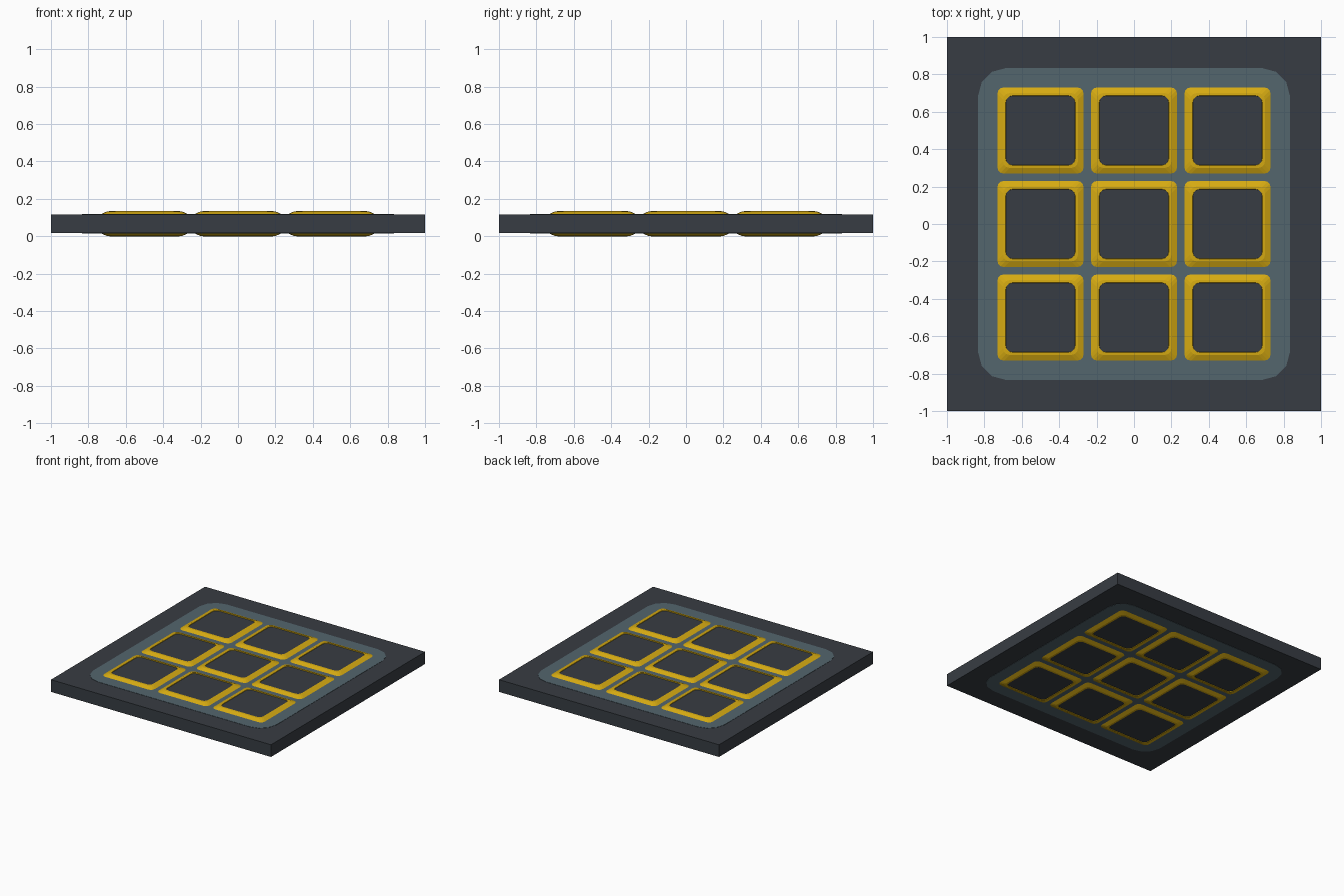
import bpy, bmesh, math

if "Cube" in bpy.data.objects:
    bpy.data.objects.remove(bpy.data.objects["Cube"])

MID = 0.067    # height of the symmetry plane
HALF = 0.05    # half thickness of the slab
TOP = 0.067    # half height over the raised frames


def material(name, rgb):
    m = bpy.data.materials.new(name)
    m.diffuse_color = (*rgb, 1)
    m.use_nodes = True
    m.node_tree.nodes["Principled BSDF"].inputs["Base Color"].default_value = m.diffuse_color
    return m


charcoal = material("charcoal", (0.039, 0.046, 0.056))
slate = material("slate blue", (0.088, 0.132, 0.155))
yellow = material("warm yellow", (0.68, 0.41, 0.006))


def rounded_square(half, r, segs):
    """Counter-clockwise outline of a square with rounded corners."""
    pts = []
    for k in range(4):
        a0 = k * math.pi / 2
        sx = 1 if k in (0, 3) else -1
        sy = 1 if k in (0, 1) else -1
        for i in range(segs + 1):
            a = a0 + i / segs * math.pi / 2
            pts.append((sx * (half - r) + r * math.cos(a),
                        sy * (half - r) + r * math.sin(a)))
    return pts


def raised_shell(name, rings, segs, mats, loc=(0, 0)):
    """Loft rings (half, radius, z, material) upward, cap, mirror to underside."""
    bm = bmesh.new()
    prev = None
    for half, r, z, mi in rings:
        cur = [bm.verts.new((x, y, z)) for x, y in rounded_square(half, r, segs)]
        if prev:
            n = len(cur)
            for i in range(n):
                j = (i + 1) % n
                bm.faces.new((prev[i], prev[j], cur[j], cur[i])).material_index = mi
        prev = cur
    bm.faces.new(prev).material_index = len(mats) - 1
    me = bpy.data.meshes.new(name)
    bm.to_mesh(me)
    bm.free()
    for m in mats:
        me.materials.append(m)
    ob = bpy.data.objects.new(name, me)
    bpy.context.collection.objects.link(ob)
    ob.location = (*loc, MID)
    mirror = ob.modifiers.new("underside", 'MIRROR')
    mirror.use_axis = (False, False, True)
    return ob


# Base slab
bpy.ops.mesh.primitive_cube_add(size=2, location=(0, 0, MID))
slab = bpy.context.object
slab.name = "base_slab"
slab.scale = (1, 1, HALF)
slab.data.materials.append(charcoal)

# Inlaid panel with clipped corners, on both faces
raised_shell("inlay_panel",
             [(0.833, 0.145, HALF - 0.002, 0), (0.833, 0.145, HALF + 0.002, 0)],
             3, [slate])

# Nine framed tiles: sloped yellow rim, flat lip, dark centre
for row in range(3):
    for col in range(3):
        raised_shell(f"framed_tile_{row}_{col}",
                     [(0.235, 0.035, HALF, 0),
                      (0.200, 0.035, TOP - 0.001, 0),
                      (0.186, 0.035, TOP, 0),
                      (0.185, 0.035, TOP - 0.004, 0)],
                     3, [yellow, charcoal],
                     ((col - 1) * 0.5, (row - 1) * 0.5))
